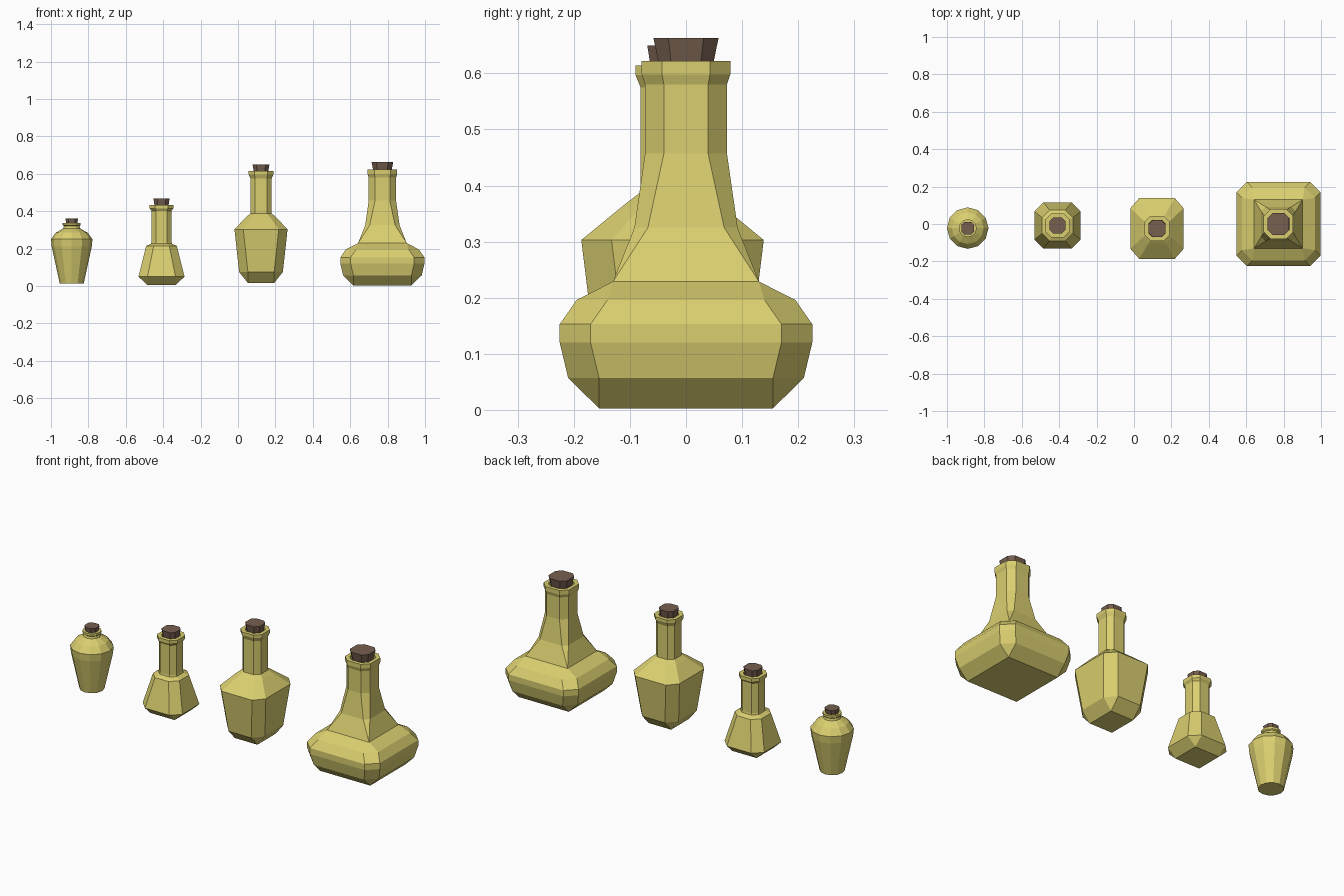
import bpy, bmesh
from math import cos, sin, tau

if "Cube" in bpy.data.objects:
    bpy.data.objects.remove(bpy.data.objects["Cube"])


def material(name, rgb):
    m = bpy.data.materials.new(name)
    m.diffuse_color = (*rgb, 1)
    m.use_nodes = True
    m.node_tree.nodes["Principled BSDF"].inputs["Base Color"].default_value = m.diffuse_color
    return m


GLASS = material("yellow_glass", (0.70, 0.62, 0.16))
CORK = material("cork_brown", (0.18, 0.115, 0.08))


def octagon(z, h, f, ky=1.0):
    """Chamfered square: half width h, half flat length f, y stretch ky."""
    pts = [(h, -f), (h, f), (f, h), (-f, h), (-h, f), (-h, -f), (-f, -h), (f, -h)]
    return [(x, y * ky, z) for x, y in pts]


def circle(z, r, n=12):
    return [(r * cos(tau * i / n), r * sin(tau * i / n), z) for i in range(n)]


def loft(name, rings, loc, mat, cap_top):
    bm = bmesh.new()
    loops = [[bm.verts.new(p) for p in ring] for ring in rings]
    for a, b in zip(loops, loops[1:]):
        n = len(a)
        for i in range(n):
            j = (i + 1) % n
            bm.faces.new((a[i], a[j], b[j], b[i]))
    bm.faces.new(loops[0][::-1])
    if cap_top:
        bm.faces.new(loops[-1])
    # octagons with h == f collapse to sharp squares
    bmesh.ops.remove_doubles(bm, verts=bm.verts, dist=0.0005)
    bmesh.ops.recalc_face_normals(bm, faces=bm.faces)
    me = bpy.data.meshes.new(name)
    bm.to_mesh(me)
    bm.free()
    me.materials.append(mat)
    ob = bpy.data.objects.new(name, me)
    ob.location = (*loc, 0)
    bpy.context.collection.objects.link(ob)


def neck(z0, z1, z2, z3, r, lip):
    """Neck, flared lip and the inside of the mouth."""
    rows = [(z0, r), (z1, r), (z2, lip), (z3, lip), (z3, r * 0.8), (z1, r * 0.75)]
    return [octagon(z, h, h * 0.54) for z, h in rows]


def cork(name, loc, z0, z1, r0, r1):
    loft(name, [octagon(z0, r0, r0 * 0.54), octagon(z1, r1, r1 * 0.54)], loc, CORK, True)


# small round jar
loc = (-0.889, -0.022)
jar = [(0.013, 0.064), (0.21, 0.107), (0.25, 0.111), (0.285, 0.085), (0.308, 0.045),
       (0.32, 0.042), (0.325, 0.048), (0.337, 0.048), (0.337, 0.034), (0.315, 0.03)]
loft("round_jar", [circle(z, r) for z, r in jar], loc, GLASS, False)
cork("round_jar_cork", loc, 0.315, 0.362, 0.026, 0.034)

# tapered flask
loc = (-0.409, -0.008)
flask = [(0.005, 0.075, 0.075), (0.05, 0.123, 0.075), (0.214, 0.082, 0.042), (0.226, 0.056, 0.03)]
loft("tapered_flask", [octagon(*r) for r in flask] + neck(0.235, 0.402, 0.415, 0.433, 0.054, 0.063),
     loc, GLASS, False)
cork("tapered_flask_cork", loc, 0.40, 0.467, 0.033, 0.043)

# tall shouldered bottle
loc = (0.123, -0.024)
tall = [(0.016, 0.07, 0.07, 1.14), (0.075, 0.117, 0.07, 1.15), (0.303, 0.142, 0.095, 1.145),
        (0.368, 0.08, 0.048, 1.04)]
loft("tall_bottle", [octagon(*r) for r in tall] + neck(0.388, 0.575, 0.597, 0.614, 0.057, 0.066),
     loc, GLASS, False)
cork("tall_bottle_cork", loc, 0.58, 0.65, 0.034, 0.045)

# wide decanter with a flaring neck
loc = (0.772, 0.0)
wide = [(0.003, 0.155, 0.155), (0.057, 0.21, 0.155), (0.12, 0.225, 0.17), (0.153, 0.225, 0.17),
        (0.196, 0.195, 0.14), (0.229, 0.13, 0.13), (0.325, 0.092, 0.068)]
loft("wide_decanter", [octagon(*r) for r in wide] + neck(0.457, 0.58, 0.598, 0.622, 0.073, 0.079),
     loc, GLASS, False)
cork("wide_decanter_cork", loc, 0.585, 0.663, 0.042, 0.058)
